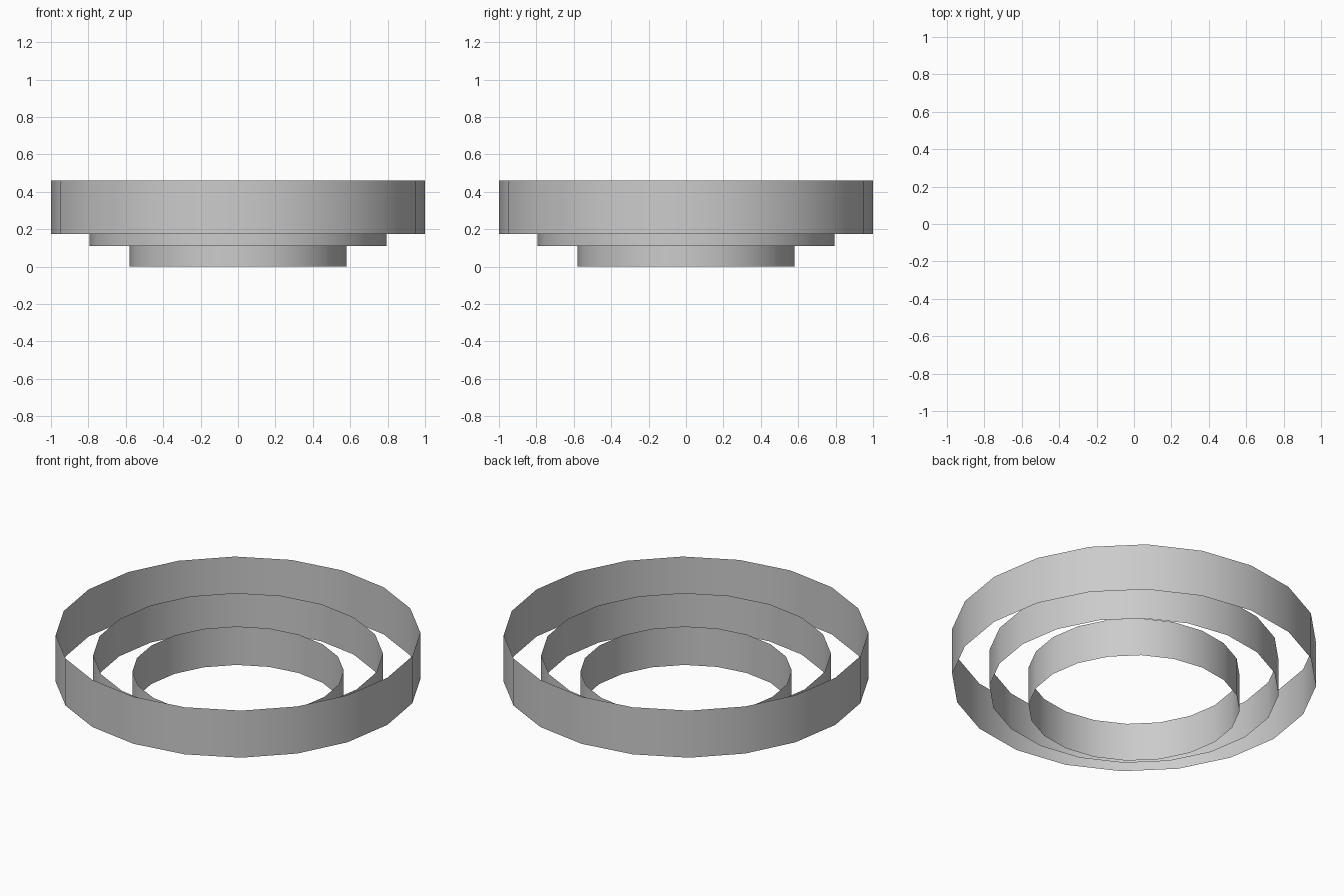
import bpy, math

if "Cube" in bpy.data.objects:
    bpy.data.objects.remove(bpy.data.objects["Cube"])

SIDES = 20


def open_ring(name, radius, z0, z1):
    """Thin uncapped band with a vertex on each axis."""
    bpy.ops.mesh.primitive_cylinder_add(
        vertices=SIDES, radius=radius, depth=z1 - z0,
        end_fill_type='NOTHING', location=(0, 0, (z0 + z1) / 2))
    ob = bpy.context.object
    ob.name = name
    bpy.ops.object.shade_smooth_by_angle(angle=math.radians(30))
    return ob


# Three nested bands, stepping up and outward
open_ring("inner_band", 0.58, 0.0, 0.233)
open_ring("middle_band", 0.795, 0.11, 0.335)
open_ring("outer_band", 1.0, 0.175, 0.46)
